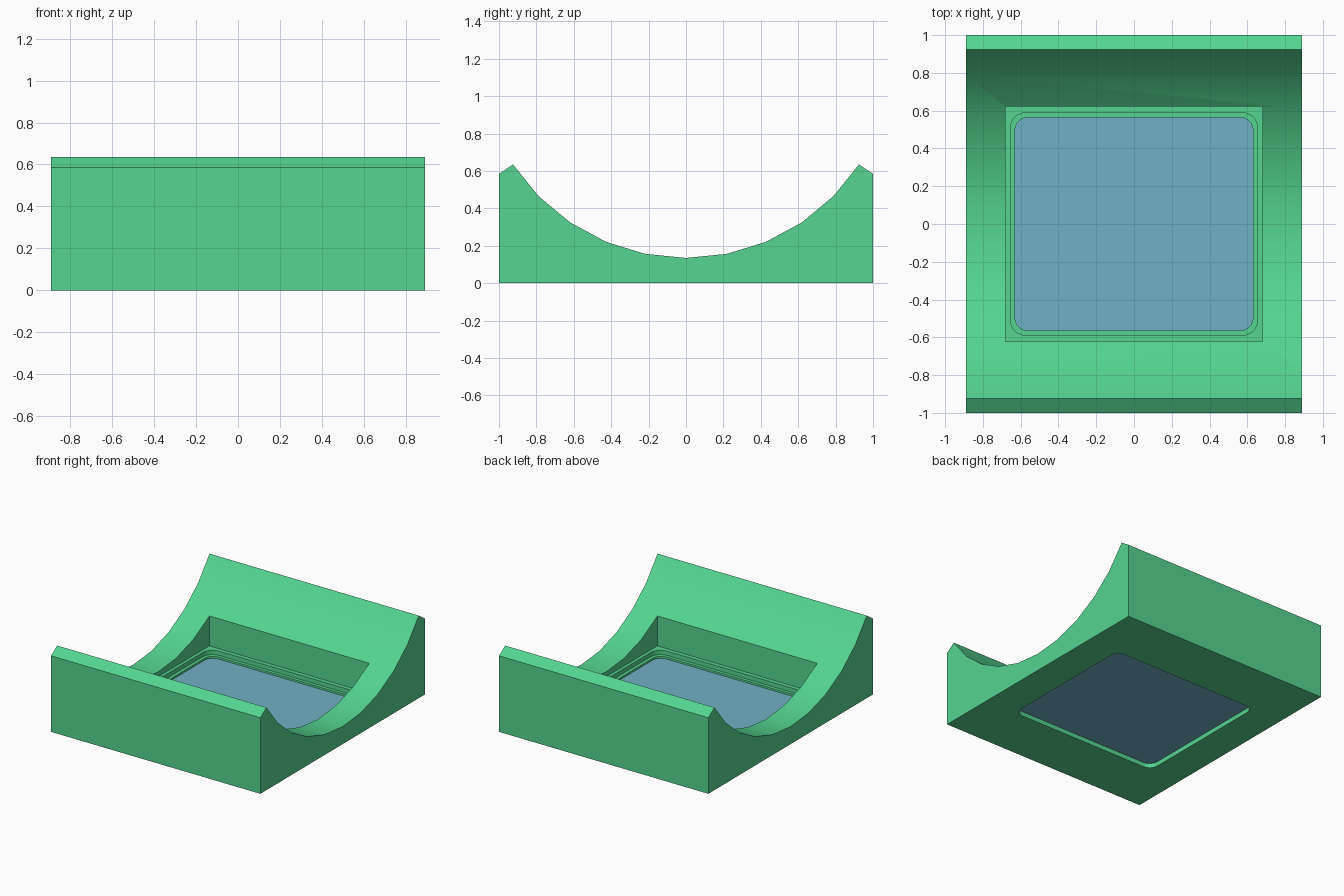
import bpy, bmesh
from math import sin, cos, pi, asin

if "Cube" in bpy.data.objects:
    bpy.data.objects.remove(bpy.data.objects["Cube"])


def material(name, color):
    m = bpy.data.materials.new(name)
    m.diffuse_color = color
    m.use_nodes = True
    m.node_tree.nodes["Principled BSDF"].inputs["Base Color"].default_value = m.diffuse_color
    return m


def prism(name, outline, direction, mat=None):
    """Extrude a closed outline of 3D points along a direction."""
    bm = bmesh.new()
    face = bm.faces.new([bm.verts.new(p) for p in outline])
    ext = bmesh.ops.extrude_face_region(bm, geom=[face])
    moved = [v for v in ext["geom"] if isinstance(v, bmesh.types.BMVert)]
    bmesh.ops.translate(bm, verts=moved, vec=direction)
    bmesh.ops.recalc_face_normals(bm, faces=bm.faces)
    mesh = bpy.data.meshes.new(name)
    bm.to_mesh(mesh)
    bm.free()
    ob = bpy.data.objects.new(name, mesh)
    bpy.context.collection.objects.link(ob)
    if mat:
        mesh.materials.append(mat)
    return ob


def rounded_rect(hx, hy, r, z, steps=8):
    pts = []
    for i, (sx, sy) in enumerate([(1, 1), (-1, 1), (-1, -1), (1, -1)]):
        for k in range(steps + 1):
            a = (i + k / steps) * pi / 2
            pts.append((sx * (hx - r) + r * cos(a), sy * (hy - r) + r * sin(a), z))
    return pts


def smooth(ob):
    bpy.ops.object.select_all(action='DESELECT')
    bpy.context.view_layer.objects.active = ob
    ob.select_set(True)
    bpy.ops.object.shade_smooth_by_angle(angle=pi / 6)


green = material("green_plastic", (0.09, 0.66, 0.28, 1))
blue = material("blue_glass", (0.16, 0.44, 0.56, 1))

# Block with a cylindrical cradle scooped out of the top
W, R, LOW = 0.89, 1.1056, 0.135
reach = asin(0.925 / R)
arc = [(R * sin(reach * k / 5), LOW + R - R * cos(reach * k / 5)) for k in range(5, -6, -1)]
profile = [(-1, 0), (1, 0), (1, 0.585)] + arc + [(-1, 0.585)]
body = prism("cradle_body", [(-W, y, z) for y, z in profile], (2 * W, 0, 0), green)

# Square pocket, rounded ledge and window opening
pocket = [(sx * 0.68, sy * 0.623, 0.098) for sx, sy in [(1, 1), (-1, 1), (-1, -1), (1, -1)]]
cutters = [
    prism("pocket_cutter", pocket, (0, 0, 1)),
    prism("ledge_cutter", rounded_rect(0.655, 0.59, 0.085, 0.065), (0, 0, 0.05)),
    prism("opening_cutter", rounded_rect(0.63, 0.565, 0.07, -0.1), (0, 0, 0.19)),
]
bpy.context.view_layer.objects.active = body
for c in cutters:
    c.hide_render = True
    mod = body.modifiers.new(c.name, 'BOOLEAN')
    mod.operation, mod.solver, mod.object = 'DIFFERENCE', 'EXACT', c
    bpy.ops.object.modifier_apply(modifier=mod.name)
for c in cutters:
    bpy.data.objects.remove(c, do_unlink=True)
smooth(body)

# Glass pane set inside the opening
pane = prism("window_pane", rounded_rect(0.63, 0.565, 0.07, 0.035), (0, 0, 0.015), blue)
smooth(pane)
